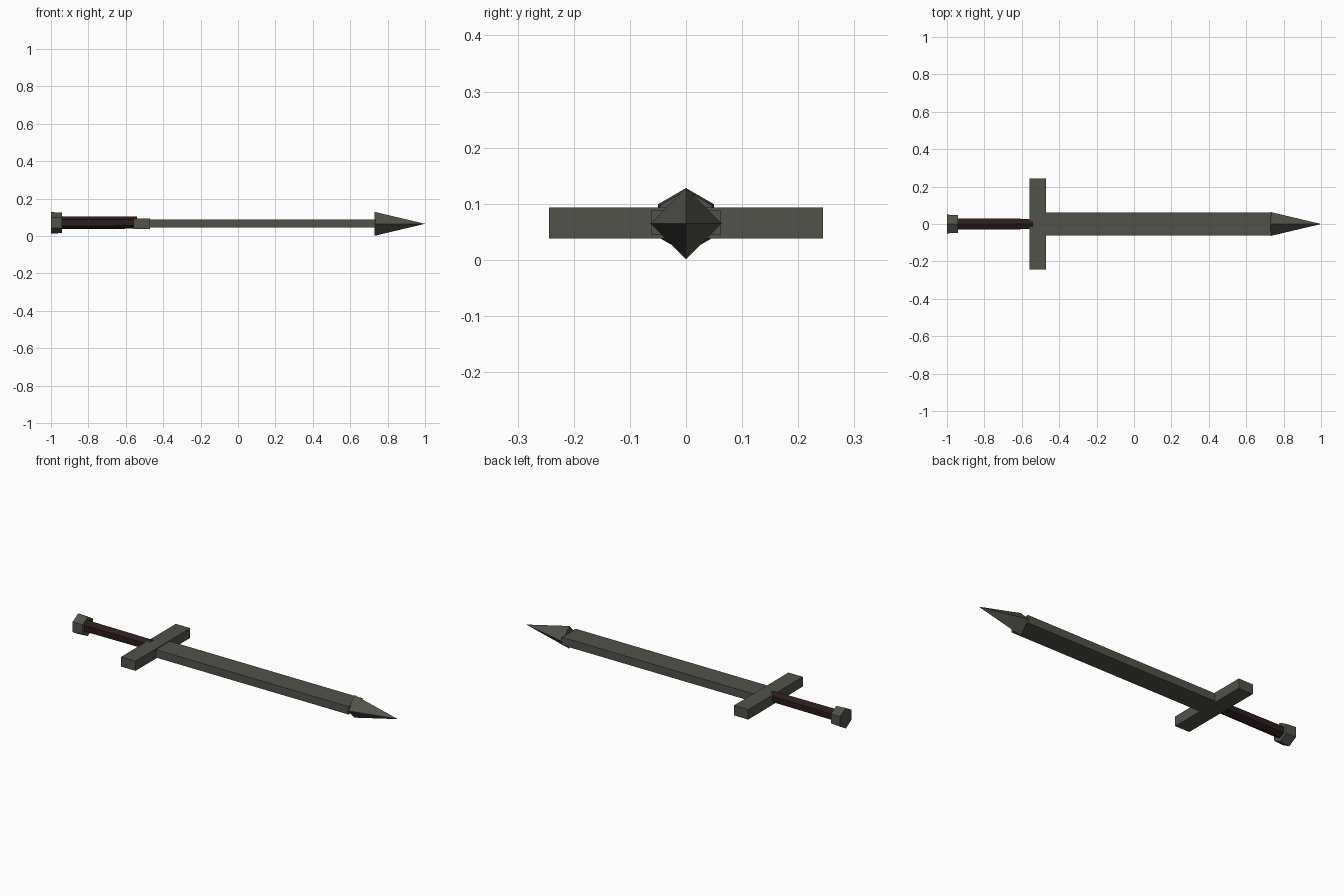
import bpy
import math
from mathutils import Matrix

if "Cube" in bpy.data.objects:
    bpy.data.objects.remove(bpy.data.objects["Cube"], do_unlink=True)


def make_material(name, rgb):
    mat = bpy.data.materials.new(name)
    mat.use_nodes = True
    mat.diffuse_color = (*rgb, 1)
    bsdf = next(n for n in mat.node_tree.nodes if n.type == 'BSDF_PRINCIPLED')
    bsdf.inputs["Base Color"].default_value = (*rgb, 1)
    return mat


steel = make_material("dark grey steel", (0.085, 0.085, 0.07))
leather = make_material("dark brown leather", (0.027, 0.012, 0.012))


def finish(name, mat):
    obj = bpy.context.object
    obj.name = name
    obj.data.materials.append(mat)
    return obj


def box(name, mat, x0, x1, half_width, z0, z1):
    """Box spanning x0..x1 and z0..z1, symmetric across y."""
    bpy.ops.mesh.primitive_cube_add(size=1)
    obj = finish(name, mat)
    size = Matrix.Diagonal((x1 - x0, 2 * half_width, z1 - z0, 1))
    place = Matrix.Translation(((x0 + x1) / 2, 0, (z0 + z1) / 2))
    obj.data.transform(place @ size)


def rod(name, mat, sides, x0, x1, r0, r1, z):
    """Faceted rod or cone along x, with one corner pointing up."""
    bpy.ops.mesh.primitive_cone_add(vertices=sides, radius1=r0, radius2=r1, depth=x1 - x0)
    obj = finish(name, mat)
    # Axis to +x, then roll so the first corner (local +y) points up
    turn = Matrix.Rotation(math.pi / 2, 4, 'X') @ Matrix.Rotation(math.pi / 2, 4, 'Y')
    obj.data.transform(Matrix.Translation(((x0 + x1) / 2, 0, z)) @ turn)


# Blade and pointed tip
box("blade", steel, -0.48, 0.735, 0.0625, 0.044, 0.0885)
rod("blade_tip", steel, 4, 0.73, 1.0, 0.064, 0, 0.065)

# Crossguard
box("crossguard", steel, -0.56, -0.47, 0.244, 0.038, 0.0935)

# Grip and pommel
rod("grip", leather, 6, -0.95, -0.54, 0.0345, 0.032, 0.071)
rod("pommel", steel, 6, -1.0, -0.94, 0.058, 0.054, 0.07)
